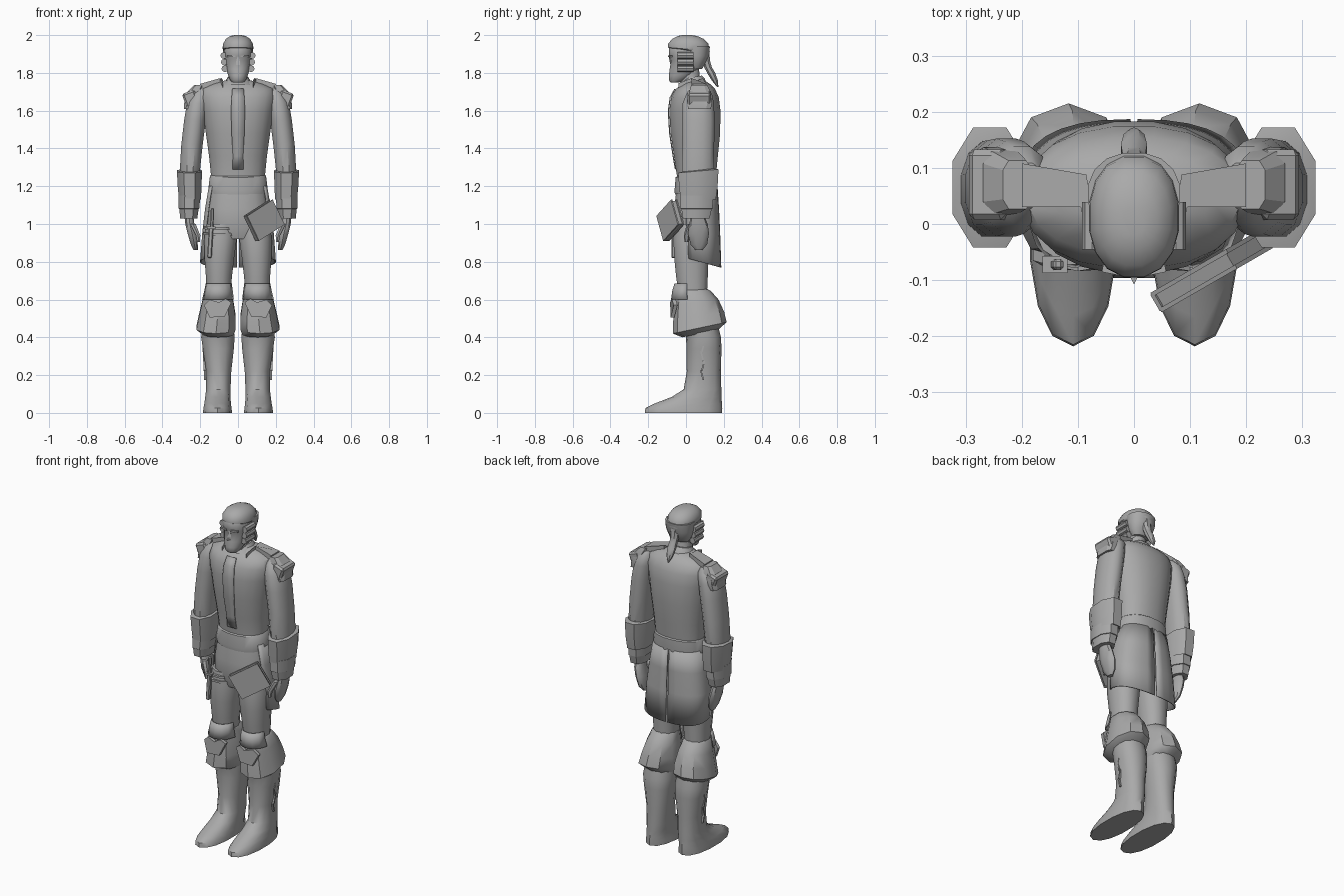
import bpy, bmesh, math
from mathutils import Matrix, Vector

grey = bpy.data.materials.new("stone grey")
grey.diffuse_color = (0.4, 0.4, 0.4, 1)


def finish(name, bm, mirror=False, thick=0, angle=40):
    bmesh.ops.recalc_face_normals(bm, faces=bm.faces)
    me = bpy.data.meshes.new(name)
    bm.to_mesh(me)
    bm.free()
    ob = bpy.data.objects.new(name, me)
    bpy.context.collection.objects.link(ob)
    me.materials.append(grey)
    bpy.ops.object.select_all(action='DESELECT')
    ob.select_set(True)
    bpy.context.view_layer.objects.active = ob
    bpy.ops.object.shade_smooth_by_angle(angle=math.radians(angle))
    if thick:
        m = ob.modifiers.new("thickness", 'SOLIDIFY')
        m.thickness, m.offset = thick, 0
    if mirror:
        ob.modifiers.new("mirror", 'MIRROR')
    return ob


def power(v, e):
    return math.copysign(abs(v) ** (2 / e), v)


def loft(name, rings, n=14, e=2.2, arc=None, **kw):
    """Skin rings of (z, x0, x1, y0, y1[, tilt]); arc in degrees leaves an open shell."""
    bm = bmesh.new()
    rows = []
    for z, x0, x1, y0, y1, *t in rings:
        row = []
        for i in range(n):
            a = math.tau * (i + .5) / n if arc is None else math.radians(arc[0] + (arc[1] - arc[0]) * i / (n - 1))
            c, s = power(math.cos(a), e), power(math.sin(a), e)
            row.append(bm.verts.new(((x0 + x1) / 2 + (x1 - x0) / 2 * c, (y0 + y1) / 2 + (y1 - y0) / 2 * s,
                                     z + (t[0] * s if t else 0))))
        rows.append(row)
    for p, q in zip(rows, rows[1:]):
        for i in range(n if arc is None else n - 1):
            j = (i + 1) % n
            bm.faces.new((p[i], p[j], q[j], q[i]))
    if arc is None:
        bm.faces.new(rows[0])
        bm.faces.new(rows[-1])
    return finish(name, bm, **kw)


def sym(z, x, y0, y1, *t):
    return (z, -x, x, y0, y1, *t)


def box(name, centre, size, rot=Matrix(), bevel=0, **kw):
    bm = bmesh.new()
    bmesh.ops.create_cube(bm, size=1, matrix=Matrix.Translation(centre) @ rot @ Matrix.Diagonal((*size, 1)))
    if bevel:
        bmesh.ops.bevel(bm, geom=bm.edges[:], offset=bevel, segments=1, affect='EDGES')
    return finish(name, bm, angle=25, **kw)


def prism(name, top, drop, **kw):
    """Slab below a list of outline points."""
    bm = bmesh.new()
    a = [bm.verts.new(p) for p in top]
    b = [bm.verts.new(Vector(p) + Vector(drop)) for p in top]
    bm.faces.new(a)
    bm.faces.new(b)
    for i in range(len(a)):
        j = (i + 1) % len(a)
        bm.faces.new((a[i], a[j], b[j], b[i]))
    return finish(name, bm, angle=20, **kw)


# Torso, waist band and breeches
loft("coat_body", [sym(1.16, .145, -.045, .15), sym(1.26, .145, -.05, .16), sym(1.36, .155, -.065, .17),
                   sym(1.48, .172, -.083, .182), sym(1.6, .19, -.09, .184), sym(1.67, .2, -.08, .175),
                   sym(1.715, .19, -.055, .155), sym(1.74, .14, -.02, .13), sym(1.76, .07, -.005, .1)], n=20)
loft("waist_band", [sym(1.165, .157, -.06, .165, .008), sym(1.185, .159, -.062, .168, .008),
                    sym(1.255, .15, -.056, .168, .008), sym(1.265, .14, -.045, .155, .008)], n=20)
loft("hips", [sym(.92, .14, -.045, .12), sym(.98, .165, -.065, .14), sym(1.08, .163, -.065, .15),
              sym(1.2, .148, -.05, .15)], n=16)
loft("breeches_leg", [(.55, .04, .165, -.03, .11), (.66, .035, .17, -.045, .115), (.72, .03, .172, -.055, .118),
                      (.82, .018, .18, -.065, .122), (.92, .004, .182, -.07, .13), (1.0, .003, .17, -.06, .13)],
     n=12, mirror=True)

# Front coat edges beside the waistcoat
for name, w in (("waistcoat_panel", .036),):
    bm = bmesh.new()
    pts = [(1.29, .03, -.056), (1.36, .027, -.068), (1.48, .034, -.0865), (1.6, .037, -.0935), (1.67, .034, -.0835),
           (1.715, .03, -.0585)]
    rows = [[bm.verts.new((s * x, y, z)) for s in (-1, 1)] for z, x, y in pts]
    for p, q in zip(rows, rows[1:]):
        bm.faces.new((p[0], p[1], q[1], q[0]))
    finish(name, bm, thick=.006)

# Split coat tails
loft("coat_tail", [sym(1.2, .152, -.06, .164), sym(1.08, .172, -.055, .172), sym(.95, .187, -.045, .178),
                   sym(.8, .198, -.035, .184, -.03)], n=11, e=2.5, arc=(-28, 89.3), mirror=True, thick=.006)

# Boots, turned cuffs and knee flaps
loft("boot", [(0, .03, .187, -.218, .19), (.025, .032, .185, -.215, .192), (.05, .036, .18, -.165, .19),
              (.085, .038, .175, -.075, .188), (.125, .038, .17, -.012, .187), (.22, .034, .17, .004, .184),
              (.34, .02, .188, .003, .188), (.4, .016, .197, 0, .185), (.5, .025, .19, -.03, .16)],
     n=14, mirror=True)
loft("boot_cuff", [(.42, .02, .19, -.02, .17, .02), (.45, .008, .225, -.07, .215, .03),
                   (.51, .008, .212, -.068, .202, .025), (.585, .02, .194, -.06, .172, .015),
                   (.645, .032, .177, -.047, .132, 0), (.655, .045, .165, -.035, .115, 0)], n=10, mirror=True)
loft("knee_flap", [(.6, .022, .19, -.076, .16), (.645, .028, .178, -.07, .14), (.685, .034, .17, -.058, .12)],
     n=7, arc=(-165, -15), mirror=True, thick=.006)
prism("knee_tongue", [(.035, -.07, .585), (.07, -.082, .51), (.15, -.082, .505), (.18, -.065, .57),
                      (.15, -.074, .6), (.1, -.084, .585), (.065, -.078, .605)], (0, .02, 0), mirror=True)
for i in range(5):
    box("boot_seam", (.18 - .003 * i, .085 + .006 * (i % 2), .4 - .05 * i), (.022, .008, .054),
        Matrix.Rotation(.25 * (-1) ** i, 4, 'X'), mirror=True)

# Sleeves, stepped cuffs and hands
loft("sleeve", [(1.1, .21, .305, -.02, .135), (1.28, .2, .31, -.025, .15), (1.42, .185, .302, -.025, .152),
                (1.55, .168, .287, -.025, .155), (1.64, .155, .272, -.02, .15), (1.69, .15, .25, 0, .14),
                (1.72, .16, .22, .03, .11)], n=12, mirror=True)
loft("upper_cuff", [(1.14, .2, .31, -.025, .145), (1.13, .192, .317, -.036, .165), (1.2, .188, .324, -.044, .175),
                    (1.28, .186, .328, -.05, .18, .01), (1.285, .2, .31, -.03, .155, .01)], n=8, mirror=True)
loft("lower_cuff", [(1.03, .212, .31, -.022, .13), (1.08, .205, .314, -.03, .142),
                    (1.081, .2, .318, -.036, .147), (1.15, .196, .32, -.036, .15)], n=8, mirror=True)
loft("hand", [(.862, .212, .236, .05, .085), (.89, .212, .25, .025, .112), (.95, .218, .268, .01, .122),
              (1.0, .23, .28, .018, .115), (1.05, .236, .286, .025, .095)], n=10, mirror=True)
loft("thumb", [(.905, .2, .218, -.008, .012), (.94, .198, .224, -.012, .02), (1.0, .222, .255, .005, .04)],
     n=6, mirror=True)

# Shoulder boards with hanging ends
prism("shoulder_strap", [(.08, -.04, 1.745), (.095, .03, 1.772), (.2, .03, 1.742), (.2, .108, 1.742),
                         (.085, .088, 1.772), (.08, .06, 1.76)], (0, 0, -.03), mirror=True)
loft("shoulder_board", [(1.61, .235, .287, .008, .135), (1.64, .2, .287, .006, .14), (1.7, .19, .27, .015, .132),
                        (1.735, .18, .235, .025, .115)], n=8, e=3.5, mirror=True, angle=20)
box("board_flap", (.25, .07, 1.66), (.07, .125, .085), Matrix.Rotation(.35, 4, 'Y'), .01, mirror=True)

# Neck, collar and head
loft("neck", [sym(1.7, .062, -.02, .1), sym(1.75, .048, -.03, .075), sym(1.84, .048, -.035, .07)], n=12)
loft("collar", [sym(1.735, .085, -.045, .115), sym(1.765, .062, -.02, .1, .008), sym(1.778, .055, -.01, .085, .008)],
     n=12)
loft("head", [sym(1.75, .03, -.082, -.035), sym(1.762, .042, -.092, 0), sym(1.785, .052, -.092, .04),
              sym(1.82, .064, -.088, .07), sym(1.865, .072, -.08, .085), sym(1.885, .074, -.091, .09),
              sym(1.93, .075, -.092, .1), sym(1.96, .06, -.07, .08)], n=16)
prism("nose", [(0, -.108, 1.832), (.014, -.08, 1.83), (.006, -.083, 1.885), (0, -.092, 1.887),
               (-.006, -.083, 1.885), (-.014, -.08, 1.83)], (0, .02, 0))
box("brow", (.034, -.083, 1.888), (.045, .014, .01), Matrix.Rotation(.2, 4, 'Z'), mirror=True)

# Wig, side curls and tied tail
loft("wig_back", [sym(1.82, .05, .02, .085), sym(1.85, .07, .005, .104), sym(1.89, .08, -.01, .122),
                  sym(1.94, .083, -.02, .128)], n=16)
loft("wig_cap", [sym(1.918, .076, -.088, .125, -.012), sym(1.925, .082, -.097, .128, -.01),
                 sym(1.955, .08, -.096, .12), sym(1.98, .065, -.075, .095), sym(1.995, .042, -.045, .06),
                 sym(2.0, .018, -.02, .03)], n=16)
for z in (1.892, 1.857, 1.822):
    bm = bmesh.new()
    bmesh.ops.create_cone(bm, cap_ends=True, segments=8, radius1=.018, radius2=.018, depth=.085,
                          matrix=Matrix.Translation((.075 - (1.892 - z) * .08, -.003, z))
                          @ Matrix.Rotation(math.pi / 2, 4, 'X'))
    finish("side_curl", bm, mirror=True)
loft("wig_tail", [sym(1.725, .004, .164, .172), sym(1.76, .02, .135, .17), sym(1.8, .025, .11, .156),
                  sym(1.83, .022, .095, .138), sym(1.86, .026, .085, .13), sym(1.91, .03, .07, .125)], n=8)

# Book at the left hip
turn = Matrix.Rotation(math.radians(30), 4, 'Z') @ Matrix.Rotation(math.radians(-29), 4, 'Y')
mid = Vector((.138, -.083, 1.02))
box("book_pages", mid, (.165, .024, .14), turn)
for s in (-1, 1):
    box("book_cover", mid + turn @ Vector((0, .016 * s, 0)), (.178, .008, .15), turn)
box("book_spine", mid + turn @ Vector((-.087, 0, 0)), (.008, .034, .15), turn)

# Sheathed knife and thigh straps on the right leg
box("knife_sheath", (-.147, -.066, .9), (.024, .022, .16), Matrix.Rotation(.06, 4, 'Y'), .005)
box("knife_grip", (-.137, -.072, 1.03), (.018, .02, .11), Matrix.Rotation(.04, 4, 'Y'), .005)
box("knife_guard", (-.141, -.072, .98), (.045, .03, .012))
for z in (.945, .975):
    loft("thigh_strap", [(z, -.187, -.001, -.075, .134, .006), (z + .012, -.187, -.001, -.075, .134, .006)], n=12)
